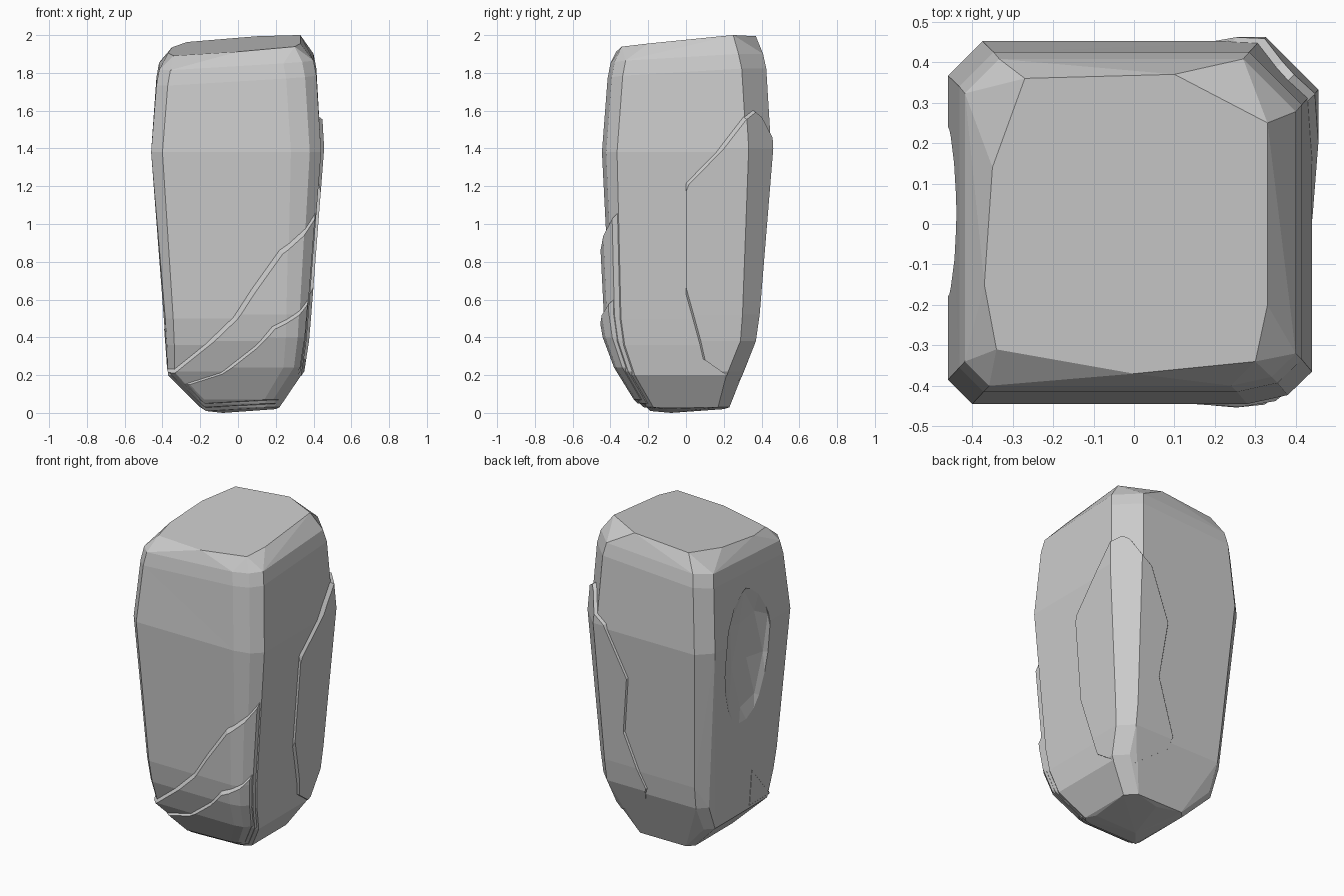
import bpy, bmesh
from mathutils import Vector

if "Cube" in bpy.data.objects:
    bpy.data.objects.remove(bpy.data.objects["Cube"])

# z, xmin, xmax, ymin, ymax of the stone at each level
LEVELS = [
    (0.03, -0.20, 0.22, -0.21, 0.23),
    (0.20, -0.37, 0.335, -0.315, 0.285),
    (0.36, -0.375, 0.36, -0.375, 0.36),
    (0.50, -0.385, 0.372, -0.40, 0.38),
    (1.38, -0.46, 0.440, -0.445, 0.452),
    (1.78, -0.432, 0.415, -0.415, 0.425),
    (1.86, -0.418, 0.40, -0.40, 0.408),
]
TOP = [(-0.27, 0.36), (0.10, 0.37), (0.33, 0.25), (0.33, -0.20), (0.30, -0.34),
       (0.0, -0.37), (-0.34, -0.31), (-0.37, -0.15), (-0.35, 0.14)]


def ring(z, x0, x1, y0, y1):
    """Box outline with a different chamfer on each corner; upper rings tilt."""
    k = min(1.0, 0.45 + z / 2)
    fl, bl, br = 0.06 * k, 0.085 * k, 0.13 * k
    fx, fy = 0.16 * k, 0.08 * k
    pts = [(x0 + fl, y0), (x1 - fx, y0), (x1 - 0.06 * k, y0 + 0.022 * k), (x1, y0 + fy),
           (x1, y1 - br), (x1 - br, y1), (x0 + bl, y1), (x0, y1 - bl), (x0, y0 + fl)]
    t = 0.06 if z > 1.5 else 0.0
    return [(x, y, z + t * (x + y)) for x, y in pts]


def finish(bm, name):
    bmesh.ops.recalc_face_normals(bm, faces=bm.faces)
    me = bpy.data.meshes.new(name)
    bm.to_mesh(me)
    bm.free()
    ob = bpy.data.objects.new(name, me)
    bpy.context.collection.objects.link(ob)
    return ob


def stone(name, shift=(0, 0, 0)):
    """Faceted convex stone, optionally shifted to form a raised layer."""
    pts = [p for lv in LEVELS for p in ring(*lv)]
    pts += [(x, y, 1.949 + 0.08 * x + 0.1 * y) for x, y in TOP]
    pts += [(-0.17, -0.19, 0.01), (0.20, -0.10, 0.02), (0.0, 0.2, 0.02), (-0.08, -0.08, 0.0)]
    bm = bmesh.new()
    for p in pts:
        bm.verts.new(Vector(p) + Vector(shift))
    bmesh.ops.convex_hull(bm, input=bm.verts)
    loose = [v for v in bm.verts if not v.link_faces]
    bmesh.ops.delete(bm, geom=loose, context='VERTS')
    bmesh.ops.dissolve_limit(bm, angle_limit=0.03, verts=bm.verts, edges=bm.edges)
    bmesh.ops.triangulate(bm, faces=[f for f in bm.faces if len(f.verts) > 3])
    return finish(bm, name)


def prism(name, outline, axis, near, far, slide=(0, 0)):
    """Outline extruded along x or y; slide leans the walls about the middle."""
    def at(a, b, d):
        return (d, a, b) if axis == 'x' else (a, d, b)
    bm = bmesh.new()
    lo = [bm.verts.new(at(a - slide[0], b - slide[1], near)) for a, b in outline]
    hi = [bm.verts.new(at(a + slide[0], b + slide[1], far)) for a, b in outline]
    caps = [bm.faces.new(lo), bm.faces.new(hi[::-1])]
    n = len(lo)
    for i in range(n):
        j = (i + 1) % n
        bm.faces.new((lo[i], hi[i], hi[j], lo[j]))
    bmesh.ops.triangulate(bm, faces=caps)
    return finish(bm, name)


def boolean(ob, cutter, op):
    """Apply a boolean and remove the cutter."""
    cutter.hide_render = True
    m = ob.modifiers.new("cut", 'BOOLEAN')
    m.operation, m.object, m.solver = op, cutter, 'EXACT'
    dg = bpy.context.evaluated_depsgraph_get()
    dg.update()
    me = bpy.data.meshes.new_from_object(ob.evaluated_get(dg))
    ob.modifiers.clear()
    ob.data = me
    bpy.data.objects.remove(cutter)


# main stone with a chipped hollow in the left face
body = stone("stone_body")
bm = bmesh.new()
bmesh.ops.create_icosphere(bm, subdivisions=2, radius=1)
for v in bm.verts:
    v.co = Vector((-0.475 + 0.09 * v.co.x, 0.03 + 0.24 * v.co.y, 1.18 + 0.54 * v.co.z))
boolean(body, finish(bm, "hollow_cutter"), 'DIFFERENCE')

# two raised layers under the diagonal cracks on the front
upper = [(-0.6, -0.15), (-0.36, 0.09), (-0.01, 0.50), (0.08, 0.65), (0.22, 0.86), (0.41, 1.00),
         (0.9, 1.4), (0.9, -0.5), (-0.6, -0.5)]
lower = [(-0.6, -0.05), (-0.34, 0.03), (-0.05, 0.17), (0.1, 0.34), (0.18, 0.46), (0.36, 0.56),
         (0.9, 0.9), (0.9, -0.5), (-0.6, -0.5)]
for name, line, shift in (("front_layer_upper", upper, (-0.004, -0.035, 0.02)),
                          ("front_layer_lower", lower, (-0.006, -0.066, 0.04))):
    layer = stone(name, shift)
    boolean(layer, prism("crack_cutter", line, 'y', -0.1, -0.74, (0.18, -0.18)), 'INTERSECT')

# raised shell with sloping rims wrapped round the back right corner
side = [(1.2, 1.58), (0.30, 1.57), (0.0, 1.22), (-0.08, 0.96), (0.04, 0.6), (0.18, 0.18),
        (0.25, 0.05), (1.2, 0.05)]
back = [(1.2, 1.58), (0.39, 1.55), (0.22, 1.43), (0.10, 1.10), (0.17, 0.72), (0.07, 0.36),
        (0.17, 0.14), (0.25, 0.05), (1.2, 0.05)]
shell = stone("corner_shell", (0.016, 0.010, 0.02))
boolean(shell, prism("side_cutter", side, 'x', 0.0, 0.85, (0.4, -0.3)), 'INTERSECT')
boolean(shell, prism("back_cutter", back, 'y', 0.0, 0.85, (0.4, -0.3)), 'INTERSECT')
